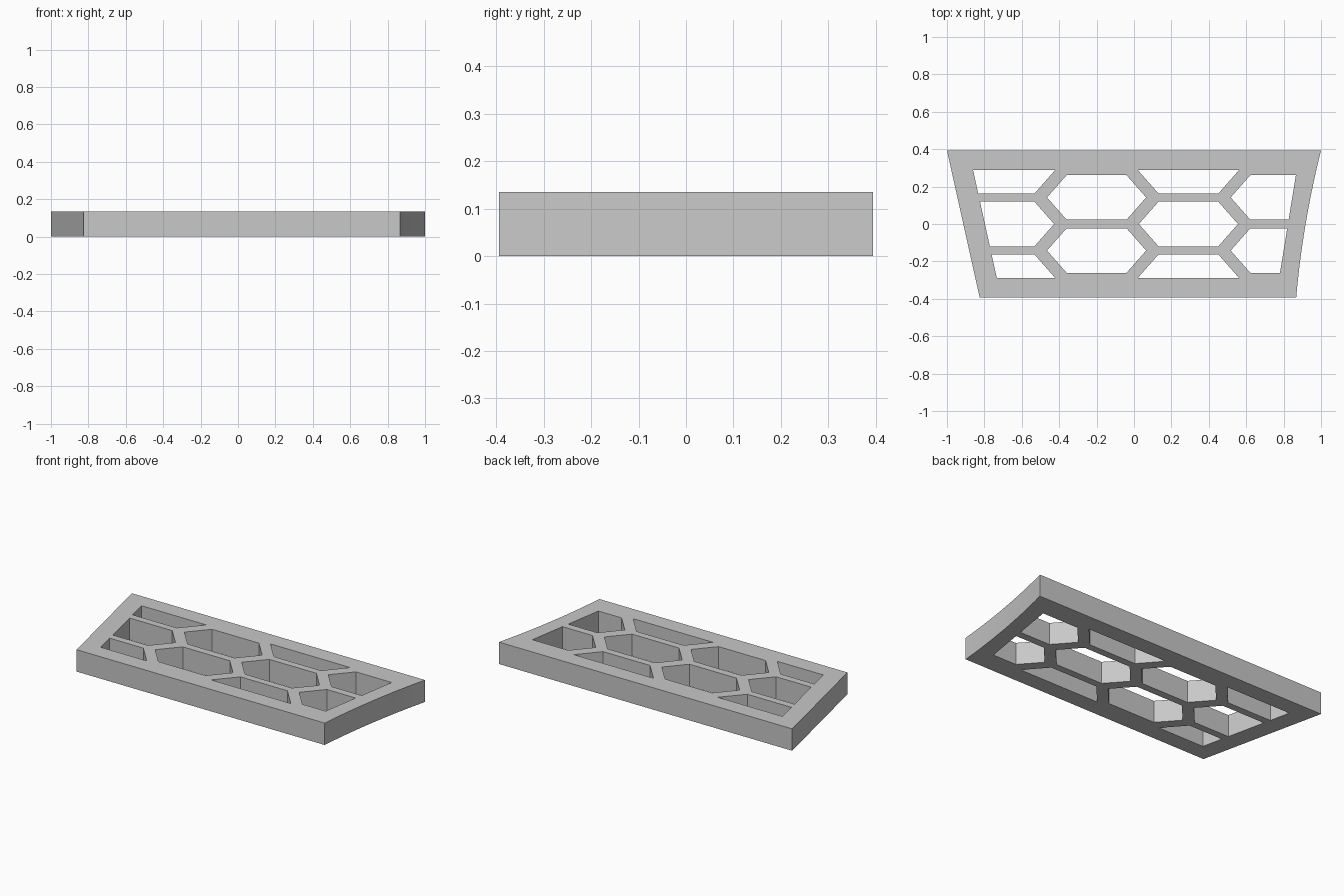
import bpy
import bmesh

cube = bpy.data.objects.get("Cube")
if cube:
    bpy.data.objects.remove(cube, do_unlink=True)

HEIGHT = 0.135
HALF_DEPTH = 0.394
CELL_HALF = 0.119      # half height of a full cell
FLAT, POINT = 0.16, 0.265   # half widths at the flat edges and at the points
COLUMNS = [-0.692, -0.2, 0.291, 0.782]


def add_prism(bm, points, z0, z1):
    """Extrude a flat outline between two heights."""
    face = bm.faces.new([bm.verts.new((x, y, z0)) for x, y in points])
    top = bmesh.ops.extrude_face_region(bm, geom=[face])["geom"]
    verts = [v for v in top if isinstance(v, bmesh.types.BMVert)]
    bmesh.ops.translate(bm, vec=(0, 0, z1 - z0), verts=verts)


def make_object(name, outlines, z0, z1):
    bm = bmesh.new()
    for points in outlines:
        add_prism(bm, points, z0, z1)
    bmesh.ops.recalc_face_normals(bm, faces=bm.faces[:])
    mesh = bpy.data.meshes.new(name)
    bm.to_mesh(mesh)
    bm.free()
    obj = bpy.data.objects.new(name, mesh)
    bpy.context.collection.objects.link(obj)
    return obj


# Inner rims of the slanted ends
def left_rim(y):
    return -0.797 - 0.22 * y


def right_rim(y):
    return 0.823 + 0.163 * y


def cell(column, profile):
    """Outline from (half width, y) pairs, trimmed by the rim in the end columns."""
    cx = COLUMNS[column]
    ends = [profile[0][1], profile[-1][1]]
    left = [(cx - w, y) for w, y in profile]
    right = [(cx + w, y) for w, y in profile]
    if column == 0:
        left = [(left_rim(y), y) for y in ends]
    if column == 3:
        right = [(right_rim(y), y) for y in ends]
    return left + right[::-1]


def full_cell(column, cy):
    return cell(column, [(FLAT, cy - CELL_HALF), (POINT, cy), (FLAT, cy + CELL_HALF)])


# Honeycomb openings
openings = []
for column in (0, 2):
    openings.append(full_cell(column, 0))
    for side in (-1, 1):
        openings.append(cell(column, [(FLAT, side * 0.163), (0.272, side * 0.29)]))
for column in (1, 3):
    for side in (-1, 1):
        openings.append(full_cell(column, side * 0.142))

# Plate outline: straight left end, gently hollowed right end
outline = [(-1, HALF_DEPTH), (-0.825, -HALF_DEPTH)]
STEPS = 12
for i in range(STEPS + 1):
    t = i / STEPS
    x = 0.867 + 0.133 * t - 0.064 * t * (1 - t)
    outline.append((x, HALF_DEPTH * (2 * t - 1)))

grille = make_object("honeycomb_grille", [outline], 0, HEIGHT)
cutter = make_object("opening_cutter", openings, -0.1, HEIGHT + 0.1)
cutter.hide_render = True

# Cut the openings
cut = grille.modifiers.new("openings", "BOOLEAN")
cut.operation = "DIFFERENCE"
cut.solver = "EXACT"
cut.object = cutter
bpy.ops.object.select_all(action="DESELECT")
grille.select_set(True)
bpy.context.view_layer.objects.active = grille
bpy.ops.object.modifier_apply(modifier=cut.name)
bpy.data.objects.remove(cutter, do_unlink=True)

# Plain grey finish
grey = bpy.data.materials.new("light_grey")
grey.use_nodes = True
color = (0.58, 0.58, 0.58, 1)
grey.diffuse_color = color
grey.node_tree.nodes["Principled BSDF"].inputs["Base Color"].default_value = color
grille.data.materials.clear()
grille.data.materials.append(grey)
bpy.ops.object.shade_smooth_by_angle()
